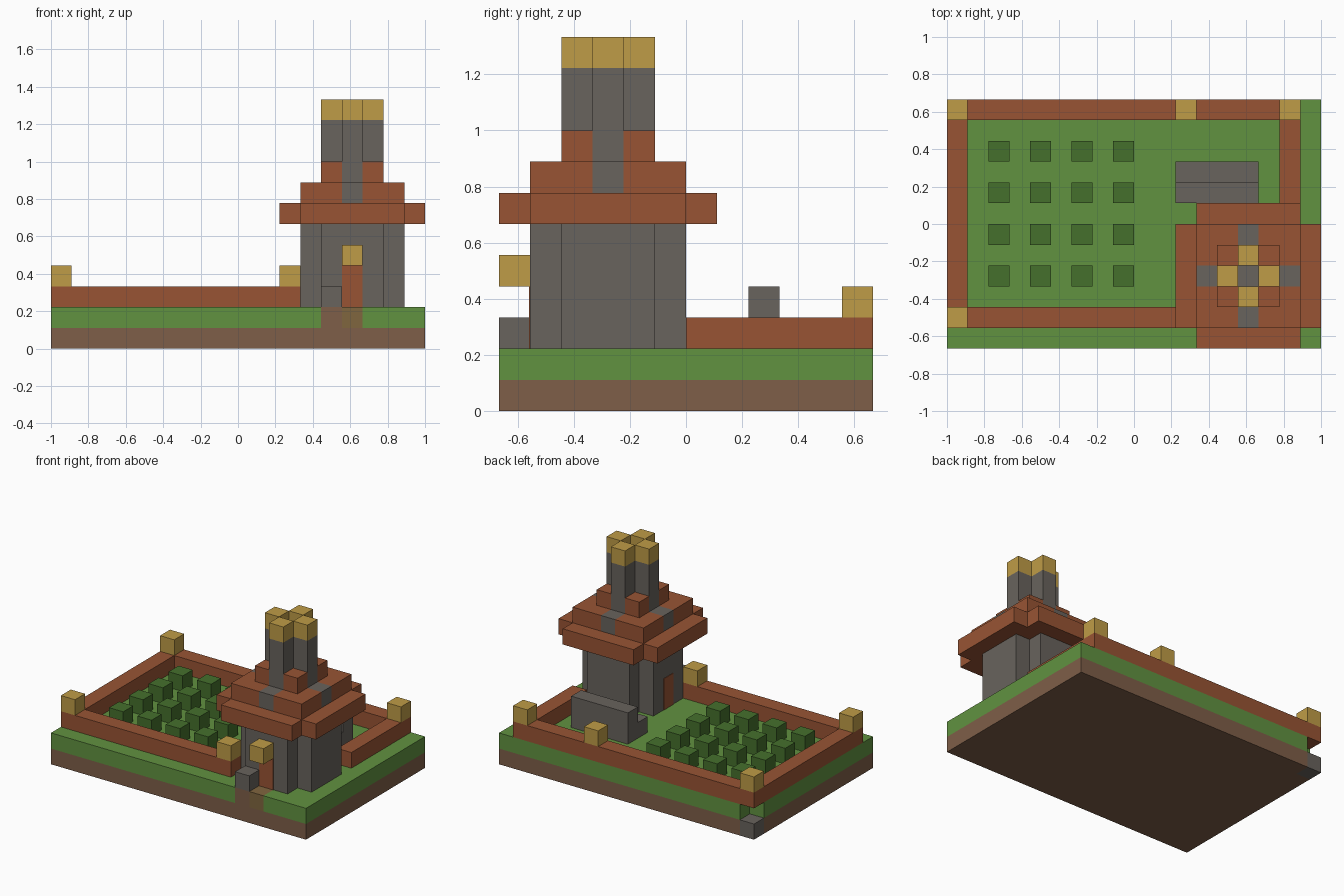
import bpy
import bmesh

U = 1 / 9                    # one block
CX, CY = 14.5, 3.5           # tower centre, in blocks

if "Cube" in bpy.data.objects:
    bpy.data.objects.remove(bpy.data.objects["Cube"], do_unlink=True)


def material(name, rgb):
    lin = [((c / 255 + 0.055) / 1.055) ** 2.4 for c in rgb] + [1.0]
    m = bpy.data.materials.new(name)
    m.use_nodes = True
    m.diffuse_color = lin
    bsdf = next(n for n in m.node_tree.nodes if n.type == 'BSDF_PRINCIPLED')
    bsdf.inputs["Base Color"].default_value = lin
    return m


dirt = material("dirt_brown", (126, 94, 72))
grass = material("grass_green", (97, 146, 64))
brick = material("brick_red", (152, 84, 52))
stone = material("stone_grey", (104, 99, 93))
gold = material("lamp_gold", (191, 156, 71))
leaf = material("crop_green", (69, 112, 44))
path = material("path_olive", (128, 102, 62))


def prism(name, outline, z0, z1, mat):
    """Extrude a flat outline, given in blocks, from z0 up to z1."""
    bm = bmesh.new()
    verts = [bm.verts.new((x * U - 1, (y - 6) * U, z0 * U)) for x, y in outline]
    base = bm.faces.new(verts)
    top = bmesh.ops.extrude_face_region(bm, geom=[base])["geom"]
    moved = [v for v in top if isinstance(v, bmesh.types.BMVert)]
    bmesh.ops.translate(bm, verts=moved, vec=(0, 0, (z1 - z0) * U))
    bmesh.ops.recalc_face_normals(bm, faces=bm.faces)
    mesh = bpy.data.meshes.new(name)
    bm.to_mesh(mesh)
    bm.free()
    mesh.materials.append(mat)
    obj = bpy.data.objects.new(name, mesh)
    bpy.context.collection.objects.link(obj)
    return obj


def box(name, x0, x1, y0, y1, z0, z1, mat):
    return prism(name, [(x0, y0), (x1, y0), (x1, y1), (x0, y1)], z0, z1, mat)


def cross(name, half, notch, z0, z1, mat):
    """Square around the tower centre with its corners cut out."""
    h, n = half, half - notch
    quarter = [(h, -n), (h, n), (n, n)]
    pts = []
    for _ in range(4):
        pts += quarter
        quarter = [(-y, x) for x, y in quarter]
    return prism(name, [(CX + x, CY + y) for x, y in pts], z0, z1, mat)


# Ground layers, with a notched back corner and a gap for the path
notched = [(0, 0), (18, 0), (18, 12), (1, 12), (1, 11), (0, 11)]
gap = [(13, 0), (13, 1), (15, 1), (15, 0)]
prism("dirt_base", notched, 0, 1, dirt)
prism("lawn", notched[:1] + gap + notched[1:], 1, 2, grass)
box("corner_stone", 0, 1, 11, 12, 0, 1, stone)
box("path_dirt", 13, 14, 0, 1, 1, 2, dirt)
box("path_worn", 14, 15, 0, 1, 1, 2, path)

# Low garden wall and its lamps
prism("garden_wall", [(0, 1), (12, 1), (12, 2), (1, 2), (1, 11), (16, 11),
                      (16, 6), (17, 6), (17, 12), (0, 12)], 2, 3, brick)
for x, y in [(0, 1), (11, 1), (0, 11), (11, 11), (16, 11)]:
    box("wall_lamp", x, x + 1, y, y + 1, 3, 4, gold)

# Crop rows
for x in range(2, 9, 2):
    for y in range(3, 10, 2):
        box("crop", x, x + 1, y, y + 1, 2, 3, leaf)

# Bench behind the tower
box("bench_seat", 11, 15, 7, 8, 2, 3, stone)
box("bench_back", 11, 15, 8, 9, 2, 4, stone)

# Tower with a front and a side door, lamp and step stone
cross("tower_wall", 2.5, 1, 2, 6, stone)
t = 0.03
box("front_door", 14, 15, 1 - t, 1, 2, 4, brick)
box("side_door", 12 - t, 12, 3, 4, 2, 4, brick)
box("door_lamp", 14, 15, 0, 1, 4, 5, gold)
box("step_stone", 13, 14, 0, 1, 2, 3, stone)

# Stepped roof around a stone cross
cross("roof_eaves", 3.5, 1, 6, 7, brick)
cross("chimney_base", 2.5, 2, 7, 8, stone)
for sx in (-1, 1):
    for sy in (-1, 1):
        for size, z in ((2.5, 7), (1.5, 8)):
            xs = sorted((CX + sx * 0.5, CX + sx * size))
            ys = sorted((CY + sy * 0.5, CY + sy * size))
            box("roof_corner", *xs, *ys, z, z + 1, brick)

# Four chimney columns with gold caps
for dx, dy in [(1, 0), (-1, 0), (0, 1), (0, -1)]:
    x, y = CX + dx - 0.5, CY + dy - 0.5
    box("chimney_column", x, x + 1, y, y + 1, 8, 11, stone)
    box("chimney_cap", x, x + 1, y, y + 1, 11, 12, gold)
